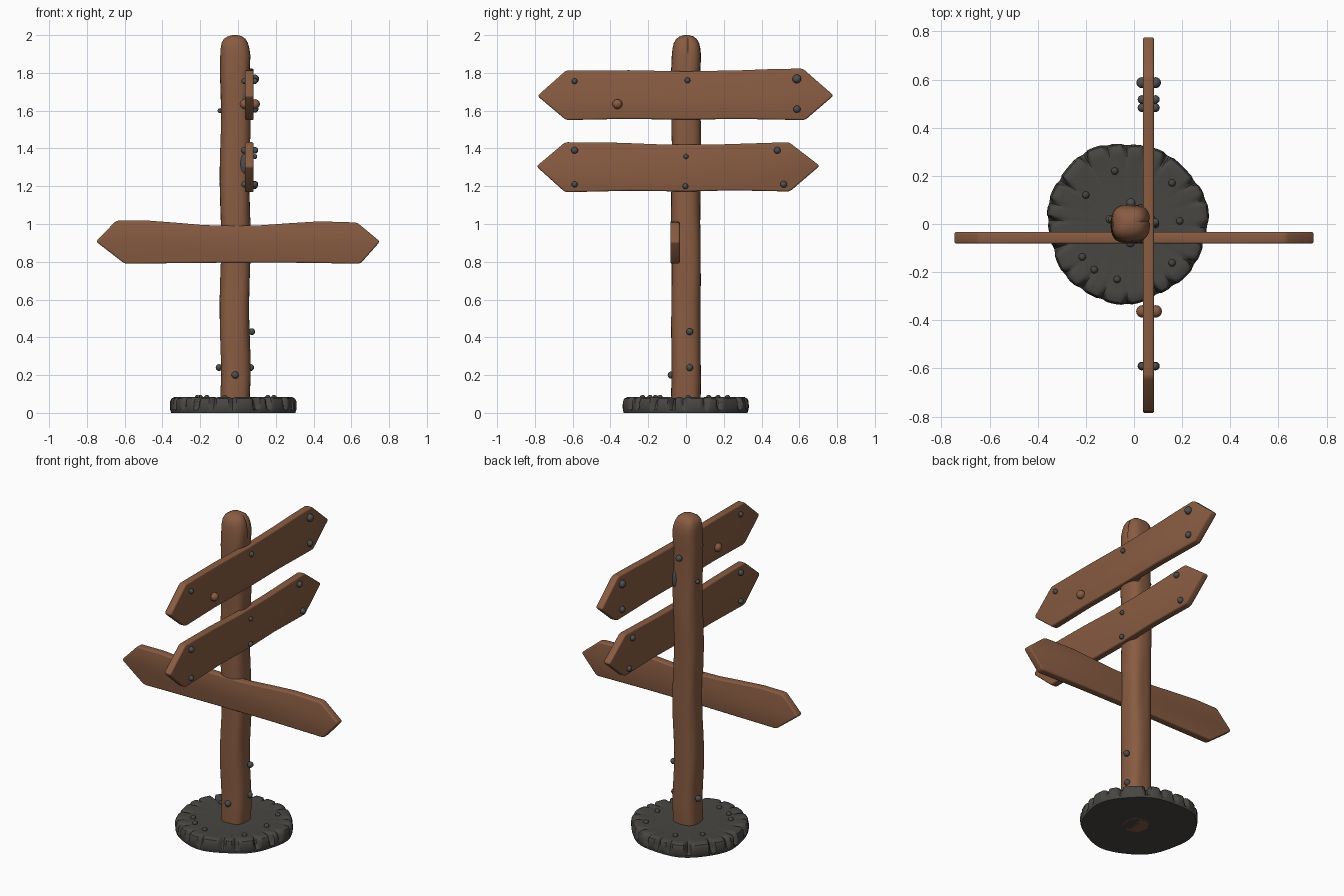
import bpy, bmesh, math, random
from mathutils import Vector, Matrix

if "Cube" in bpy.data.objects:
    bpy.data.objects.remove(bpy.data.objects["Cube"])

random.seed(4)


def material(name, rgb):
    m = bpy.data.materials.new(name)
    m.diffuse_color = (*rgb, 1)
    m.use_nodes = True
    m.node_tree.nodes["Principled BSDF"].inputs["Base Color"].default_value = m.diffuse_color
    return m


WOOD = material("brown wood", (0.25, 0.107, 0.055))
STONE = material("dark grey stone", (0.065, 0.061, 0.055))
IRON = material("iron grey", (0.075, 0.077, 0.078))


def finish(bm, name, mat, angle=40):
    bmesh.ops.recalc_face_normals(bm, faces=bm.faces)
    me = bpy.data.meshes.new(name)
    bm.to_mesh(me)
    bm.free()
    me.materials.append(mat)
    ob = bpy.data.objects.new(name, me)
    bpy.context.collection.objects.link(ob)
    bpy.ops.object.select_all(action='DESELECT')
    ob.select_set(True)
    bpy.context.view_layer.objects.active = ob
    bpy.ops.object.shade_smooth_by_angle(angle=math.radians(angle))
    return ob


def loft(rings, name, mat, angle=40):
    """Skin a stack of equal-length point rings and cap both ends."""
    bm = bmesh.new()
    rows = [[bm.verts.new(p) for p in r] for r in rings]
    n = len(rows[0])
    for a, b in zip(rows, rows[1:]):
        for i in range(n):
            j = (i + 1) % n
            bm.faces.new((a[i], a[j], b[j], b[i]))
    bm.faces.new(rows[0])
    bm.faces.new(rows[-1])
    return finish(bm, name, mat, angle)


# Post: rounded-square section, slightly wobbly, domed and cracked at the top
SEG = 48


def post_ring(z, cx, cy, hx, hy):
    ring = []
    for i in range(SEG):
        t = 2 * math.pi * i / SEG
        c, s = math.cos(t), math.sin(t)
        r = (abs(c) ** 2.8 + abs(s) ** 2.8) ** (-1 / 2.8)
        r *= 1 + 0.012 * math.sin(3 * t + 7 * z) + 0.01 * math.sin(5 * t - 11 * z)
        if i == 1 and z > 1.8:
            r *= 0.9
        ring.append((cx + hx * r * c, cy + hy * r * s, z))
    return ring


post = [(0, -.015, 0, .072, .072), (.1, -.015, 0, .078, .078)]
post += [(z / 10, -.015 + .004 * math.sin(z * .9), .002 * math.sin(z), .078, .077)
         for z in range(2, 19)]
post += [(1.89, -.014, .003, .08, .077), (1.93, -.016, .003, .076, .073),
         (1.96, -.018, .003, .069, .066), (1.98, -.018, .003, .057, .054),
         (1.993, -.017, .003, .038, .036), (2.0, -.016, .003, .014, .014)]
loft([post_ring(*p) for p in post], "post", WOOD, 50)

# Base: round stone slab with chips cut into its upper rim
NOTCHES = [(2 * math.pi * (k + random.uniform(-.3, .3)) / 20, random.uniform(.02, .05))
           for k in range(20)]
BSEG = 200


def base_ring(z, radius, chip):
    ring = []
    for i in range(BSEG):
        t = 2 * math.pi * i / BSEG
        cut = 0
        for a, depth in NOTCHES:
            d = abs((t - a + math.pi) % (2 * math.pi) - math.pi)
            cut = max(cut, depth * max(0, 1 - d / .06))
        r = radius + .006 * math.sin(3 * t + 1) + .004 * math.sin(7 * t) - cut * chip
        ring.append((-.03 + r * math.cos(t), .005 + r * math.sin(t), z - cut * chip * .3))
    return ring


loft([base_ring(*b) for b in [(0, .327, 0), (.015, .332, .1), (.03, .334, .6), (.06, .333, 1),
                              (.075, .326, 1), (.083, .312, 1), (.083, .285, .7),
                              (.078, .24, 0), (.078, .1, 0)]], "base", STONE, 35)
# Post end showing flush in the underside
bm = bmesh.new()
bmesh.ops.create_cone(bm, cap_ends=True, segments=8, radius1=.075, radius2=.075, depth=.004,
                      matrix=Matrix.Translation((-.015, 0, .001)))
bmesh.ops.translate(bm, verts=bm.verts, vec=(0, 0, .001))
finish(bm, "post_foot", WOOD)


# Boards: double-pointed outlines, thickened, with softened corners and edges
def board(name, outline, along, lo, hi):
    bm = bmesh.new()

    def pt(a, z, d):
        return (a, d, z) if along == 'x' else (d, a, z)
    near = [bm.verts.new(pt(a, z, lo)) for a, z in outline]
    far = [bm.verts.new(pt(a, z, hi)) for a, z in outline]
    n = len(outline)
    bm.faces.new(near)
    bm.faces.new(far)
    for i in range(n):
        j = (i + 1) % n
        bm.faces.new((near[i], near[j], far[j], far[i]))
    bmesh.ops.recalc_face_normals(bm, faces=bm.faces)
    bm.edges.ensure_lookup_table()
    corners = [e for e in bm.edges if abs((e.verts[0].co - e.verts[1].co).length - (hi - lo)) < 1e-5
               and e.calc_face_angle() > .3]
    bmesh.ops.bevel(bm, geom=corners, offset=.014, segments=3, profile=.5, affect='EDGES')
    rim = [e for e in bm.edges if any(len(f.verts) > 8 for f in e.link_faces)]
    bmesh.ops.bevel(bm, geom=rim, offset=.009, segments=3, profile=.5, affect='EDGES')
    finish(bm, name, WOOD, 35)


board("top_board", [(-.787, 1.678), (-.635, 1.813), (-.3, 1.814), (0, 1.808), (.3, 1.814),
                    (.45, 1.82), (.618, 1.823), (.782, 1.68), (.63, 1.55), (.3, 1.556),
                    (0, 1.553), (-.35, 1.556), (-.635, 1.55)], 'y', .037, .083)
board("middle_board", [(-.792, 1.305), (-.64, 1.433), (-.35, 1.43), (-.1, 1.42), (.2, 1.422),
                       (.545, 1.433), (.708, 1.308), (.55, 1.172), (.25, 1.178), (0, 1.172),
                       (-.3, 1.176), (-.64, 1.168)], 'y', .037, .083)
board("lower_board", [(-.752, .907), (-.645, 1.018), (-.49, 1.019), (-.33, 1.007), (-.18, .994),
                      (0, .99), (.12, .993), (.27, 1.004), (.43, 1.014), (.63, 1.008),
                      (.752, .907), (.648, .79), (.3, .795), (0, .796), (-.3, .793),
                      (-.6, .79)], 'x', -.082, -.033)


# Nails: small domed heads
def nail(name, pos, r, mat=IRON, scale=(1, 1, 1)):
    bm = bmesh.new()
    bmesh.ops.create_uvsphere(bm, u_segments=16, v_segments=10, radius=r)
    bmesh.ops.scale(bm, verts=bm.verts, vec=scale)
    bmesh.ops.translate(bm, verts=bm.verts, vec=pos)
    finish(bm, name, mat, 80)


# Board nails go right through, with a head on both faces
board_nails = [(-.59, 1.756, .015), (.008, 1.76, .015), (.587, 1.768, .023), (.587, 1.608, .019),
               (-.59, 1.39, .018), (-.59, 1.21, .016), (0, 1.357, .013), (-.003, 1.2, .015),
               (.483, 1.39, .018), (.517, 1.21, .018)]
for y, z, r in board_nails:
    for x in (.037, .083):
        nail("board_nail", (x + (.006 if x > .05 else -.004), y, z), r)
for x in (.035, .09):
    nail("wooden_peg", (x, -.363, 1.635), .026, WOOD)

for x, y, z, r in [(.072, .02, .43, .018), (.067, .02, .24, .018), (-.1, .02, .24, .018),
                   (-.015, -.078, .2, .019), (-.095, .02, 1.6, .013), (-.013, .088, 1.75, .019)]:
    nail("post_nail", (x, y, z), r)

# Iron shims between the post and the upper boards
for y, z in [(-.062, 1.66), (-.062, 1.32), (.066, 1.6)]:
    nail("iron_shim", (.03, y, z), .055, IRON, (.4, .3, 1))

# Studs on the base
for x, y in [(.158, .17), (.19, .012), (.158, -.162), (-.215, -.137), (-.165, -.19),
             (-.07, -.23), (-.2, .12), (-.08, .22)]:
    nail("base_stud", (x, y, .08), .015, STONE)
